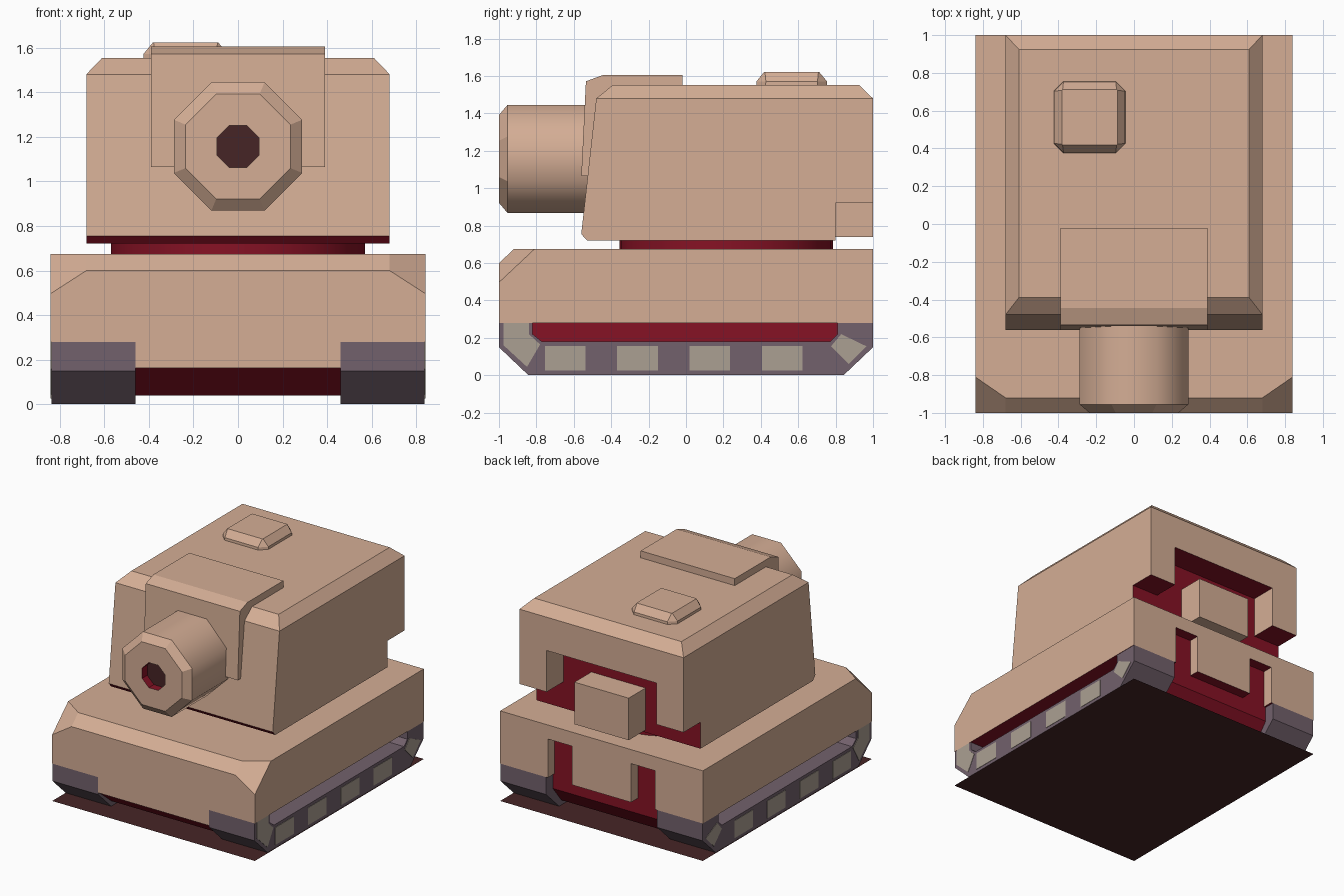
import bpy, bmesh, math
from mathutils import Vector

if "Cube" in bpy.data.objects:
    bpy.data.objects.remove(bpy.data.objects["Cube"])


def material(name, rgb):
    m = bpy.data.materials.new(name)
    m.diffuse_color = (*rgb, 1)
    m.use_nodes = True
    m.node_tree.nodes["Principled BSDF"].inputs["Base Color"].default_value = m.diffuse_color
    return m


TAN = material("tan_armour", (0.66, 0.42, 0.30))
RED = material("deep_red", (0.24, 0.006, 0.018))
TRACK = material("dark_purple_grey", (0.17, 0.12, 0.15))
PAD = material("pale_grey", (0.41, 0.35, 0.29))
DARK = material("dark_brown", (0.061, 0.018, 0.019))


def finish(name, bm, *mats):
    bmesh.ops.recalc_face_normals(bm, faces=bm.faces)
    me = bpy.data.meshes.new(name)
    bm.to_mesh(me)
    bm.free()
    for m in mats:
        me.materials.append(m)
    ob = bpy.data.objects.new(name, me)
    bpy.context.collection.objects.link(ob)
    return ob


def prism(name, pts, x0, x1, mat):
    """Extrude a (y, z) outline from x0 to x1."""
    bm = bmesh.new()
    a = [bm.verts.new((x0, y, z)) for y, z in pts]
    b = [bm.verts.new((x1, y, z)) for y, z in pts]
    n = len(pts)
    bm.faces.new(a)
    bm.faces.new(b)
    for i in range(n):
        bm.faces.new((a[i], a[(i + 1) % n], b[(i + 1) % n], b[i]))
    return finish(name, bm, mat)


def box(name, x0, x1, y0, y1, z0, z1, mat=TAN):
    return prism(name, [(y0, z0), (y1, z0), (y1, z1), (y0, z1)], x0, x1, mat)


def loft(name, rings, *mats):
    """Skin a stack of equal-length rings of points and cap both ends."""
    bm = bmesh.new()
    vs = [[bm.verts.new(p) for p in r] for r in rings]
    n = len(vs[0])
    for a, b in zip(vs, vs[1:]):
        for i in range(n):
            bm.faces.new((a[i], a[(i + 1) % n], b[(i + 1) % n], b[i]))
    bm.faces.new(vs[0])
    bm.faces.new(vs[-1])
    return finish(name, bm, *mats)


def carve(ob, cutters):
    """Subtract the cutters, then remove them."""
    for c in cutters:
        mod = ob.modifiers.new("cut", 'BOOLEAN')
        mod.operation, mod.solver, mod.object = 'DIFFERENCE', 'EXACT', c
        c.hide_render = True
    dg = bpy.context.evaluated_depsgraph_get()
    me = bpy.data.meshes.new_from_object(ob.evaluated_get(dg))
    ob.modifiers.clear()
    ob.data = me
    me.materials.clear()
    me.materials.append(TAN)
    me.materials.append(RED)
    for c in cutters:
        bpy.data.objects.remove(c)
    # undersides and recessed rear walls are red
    for f in me.polygons:
        under = f.normal.z < -0.5
        recess = f.normal.y > 0.9 and f.center.y < 0.97
        f.material_index = int(under or recess)


# Hull: box with a front top chamfer and two cut corners
bm = bmesh.new()
bmesh.ops.create_cube(bm, size=1)
for v in bm.verts:
    v.co = Vector((v.co.x * 1.68, v.co.y * 2, 0.4775 + v.co.z * 0.395))
planes = [((0, -0.92, 0.675), (0, -0.075, 0.08))]
planes += [((s * 0.68, -0.92, 0.675), (s * 0.00825, -0.012, 0.0128)) for s in (1, -1)]
for co, no in planes:
    r = bmesh.ops.bisect_plane(bm, geom=bm.verts[:] + bm.edges[:] + bm.faces[:], dist=1e-5,
                               plane_co=co, plane_no=Vector(no).normalized(), clear_outer=True)
    edges = [e for e in r["geom_cut"] if isinstance(e, bmesh.types.BMEdge)]
    bmesh.ops.edgenet_fill(bm, edges=edges)
hull = finish("hull", bm, TAN)
carve(hull, [box("notch_cutter", min(s * 0.245, s * 0.445), max(s * 0.245, s * 0.445),
                 0.92, 1.2, 0.2, 0.57) for s in (1, -1)])

# Nose between the tracks, and the red belly
box("hull_nose", -0.46, 0.46, -1, -0.9, 0.163, 0.28)
prism("belly", [(-0.99, 0.162), (-0.84, 0.04), (0.82, 0.04), (0.92, 0.165),
                (0.92, 0.28), (-0.95, 0.28)], -0.459, 0.459, RED)

# Tracks with pale side pads
U = [(-1, 0.28), (-1, 0.15), (-0.845, 0.003), (0.845, 0.003), (1, 0.15), (1, 0.28),
     (0.81, 0.28), (0.81, 0.22), (0.77, 0.18), (-0.77, 0.18), (-0.82, 0.22), (-0.82, 0.28)]
FRONT_PAD = [(-0.975, 0.28), (-0.84, 0.28), (-0.84, 0.22), (-0.78, 0.165), (-0.85, 0.045), (-0.975, 0.16)]
REAR_PAD = [(0.83, 0.22), (0.965, 0.155), (0.87, 0.06), (0.775, 0.155)]
for s, side in ((1, "right"), (-1, "left")):
    prism(f"track_{side}", U, s * 0.46, s * 0.837, TRACK)
    prism(f"front_pad_{side}", FRONT_PAD, s * 0.834, s * 0.84, PAD)
    prism(f"rear_pad_{side}", REAR_PAD, s * 0.834, s * 0.84, PAD)
    for i in range(4):
        y = -0.755 + i * 0.387
        box(f"pad_{side}_{i}", s * 0.834, s * 0.84, y, y + 0.217, 0.027, 0.157, PAD)

# Flat dark plate under the vehicle
bm = bmesh.new()
bm.faces.new([bm.verts.new(p) for p in ((-0.84, -1, 0), (0.84, -1, 0), (0.84, 1, 0), (-0.84, 1, 0))])
finish("base_plate", bm, DARK)

# Turret ring
ring = [(0.57 * math.cos(i * math.pi / 16), 0.215 + 0.57 * math.sin(i * math.pi / 16))
        for i in range(32)]
loft("turret_ring", [[(x, y, z) for x, y in ring] for z in (0.67, 0.73)], RED)
bpy.context.view_layer.objects.active = bpy.data.objects["turret_ring"]
bpy.data.objects["turret_ring"].select_set(True)
bpy.ops.object.shade_smooth_by_angle()


def rect(x, y0, y1, z):
    return [(-x, y0, z), (x, y0, z), (x, y1, z), (-x, y1, z)]


# Turret body with the stepped rear opening
turret = loft("turret", [rect(0.68, -0.53, 1, 0.722), rect(0.68, -0.56, 1, 0.755),
                         rect(0.68, -0.48, 1, 1.48), rect(0.61, -0.39, 0.925, 1.553)], TAN)
carve(turret, [box("low_cutter", -0.9, 0.9, 0.8, 1.2, 0.6, 0.92),
               box("slot_cutter", -0.455, 0.455, 0.8, 1.3, 0.65, 1.23)])
# front lower lip is red as well
for f in turret.data.polygons:
    if f.center.z < 0.75 and f.normal.z < -0.3:
        f.material_index = 1
box("rear_box", -0.225, 0.225, 0.78, 1.0, 0.74, 1.055)

# Mantlet plate wrapping over the turret roof
prism("mantlet_plate", [(-0.56, 1.065), (-0.535, 1.572), (-0.445, 1.605), (-0.02, 1.605),
                        (-0.02, 1.54), (-0.38, 1.53), (-0.46, 1.45), (-0.5, 1.065)],
      -0.39, 0.39, TAN)


# Roof hatch with clipped corners
def clipped(h, c, z):
    a = h - c
    return [(-0.235 + x, 0.565 + y, z) for x, y in
            ((-a, -h), (a, -h), (h, -a), (h, a), (a, h), (-a, h), (-h, a), (-h, -a))]


loft("hatch", [clipped(0.19, 0.05, 1.54), clipped(0.188, 0.05, 1.572),
               clipped(0.147, 0.004, 1.622)], TAN)


# Octagonal gun barrel with a shallow bore
def octagon(apothem, y):
    r = apothem / math.cos(math.pi / 8)
    return [(r * math.cos((i + 0.5) * math.pi / 4), y, 1.157 + r * math.sin((i + 0.5) * math.pi / 4))
            for i in range(8)]


gun = loft("gun_barrel", [octagon(0.288, -0.48), octagon(0.288, -0.955), octagon(0.235, -1),
                          octagon(0.094, -1), octagon(0.094, -0.94)], TAN, RED, DARK)
for i, f in enumerate(gun.data.polygons):
    f.use_smooth = i < 8
    if 24 <= i < 32:
        f.material_index = 1
    elif i == 33:
        f.material_index = 2
